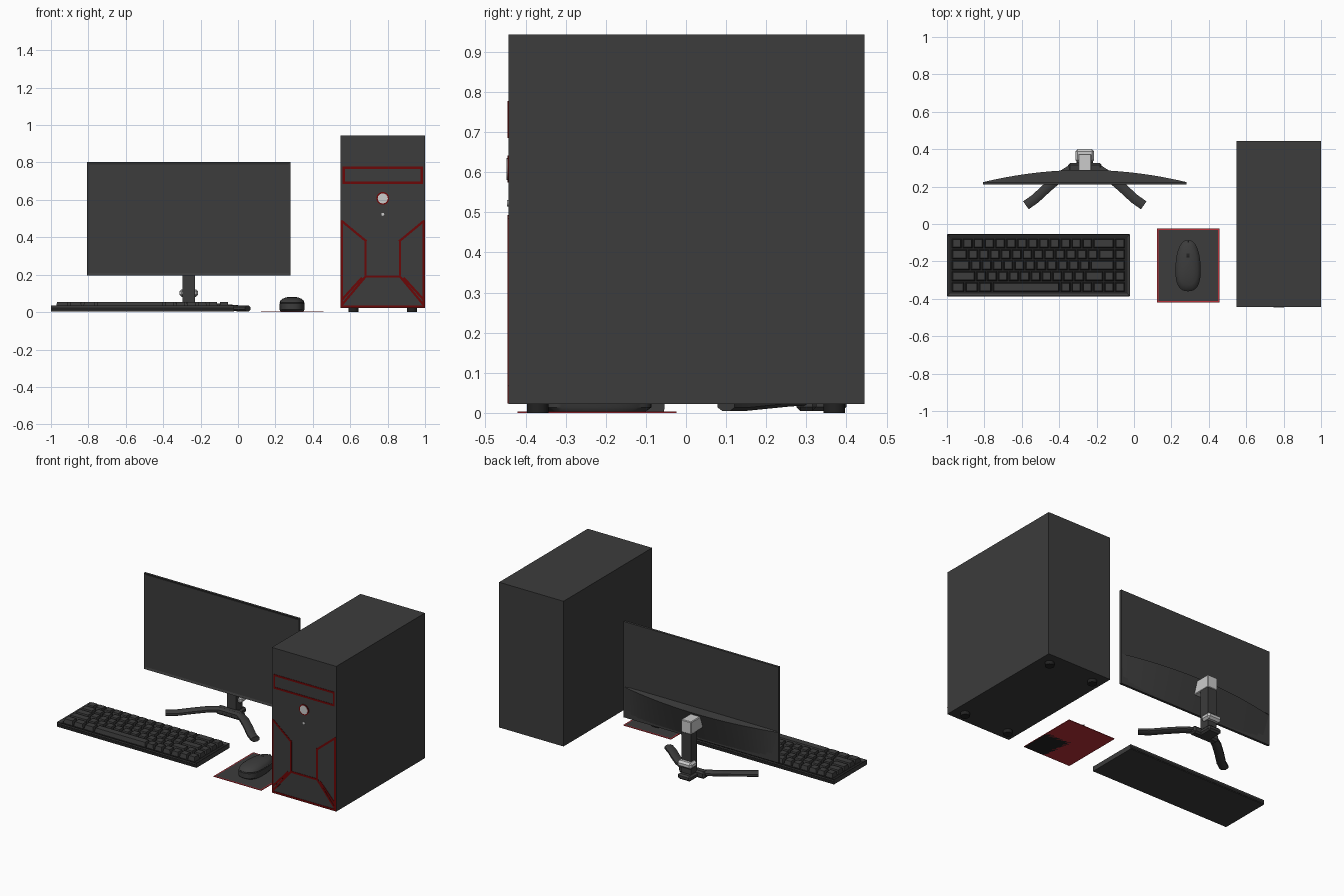
import bpy, bmesh, math
from mathutils import Vector, Matrix

cube = bpy.data.objects.get("Cube")
if cube:
    bpy.data.objects.remove(cube, do_unlink=True)


def material(name, rgb):
    m = bpy.data.materials.new(name)
    m.use_nodes = True
    m.diffuse_color = (*rgb, 1)
    m.node_tree.nodes["Principled BSDF"].inputs["Base Color"].default_value = (*rgb, 1)
    return m


CHARCOAL = material("charcoal", (0.045, 0.045, 0.045))
BLACK = material("black", (0.016, 0.016, 0.016))
DARK_RED = material("dark red", (0.15, 0.002, 0.002))
RED = material("red", (0.5, 0.03, 0.04))
SILVER = material("light grey", (0.6, 0.6, 0.6))


def finish(name, bm, *mats, smooth=False):
    bmesh.ops.recalc_face_normals(bm, faces=bm.faces[:])
    me = bpy.data.meshes.new(name)
    bm.to_mesh(me)
    bm.free()
    for m in mats:
        me.materials.append(m)
    ob = bpy.data.objects.new(name, me)
    bpy.context.collection.objects.link(ob)
    if smooth:
        bpy.ops.object.select_all(action="DESELECT")
        ob.select_set(True)
        bpy.context.view_layer.objects.active = ob
        bpy.ops.object.shade_smooth_by_angle(angle=math.radians(40))
    return ob


def add_box(bm, lo, hi, taper=0):
    """Box between two corners; taper pulls in the top edges."""
    lo, hi = Vector(lo), Vector(hi)
    mid = (lo + hi) / 2
    verts = bmesh.ops.create_cube(bm, size=1)["verts"]
    for v in verts:
        for i in range(3):
            v.co[i] = mid[i] + v.co[i] * (hi[i] - lo[i])
        if taper and v.co.z > mid.z:
            v.co.x -= math.copysign(taper, v.co.x - mid.x)
            v.co.y -= math.copysign(taper, v.co.y - mid.y)
    return verts


def box(name, lo, hi, mat, bevel=0):
    bm = bmesh.new()
    add_box(bm, lo, hi)
    if bevel:
        bmesh.ops.bevel(bm, geom=bm.edges[:], offset=bevel, segments=1, affect="EDGES")
    return finish(name, bm, mat)


def inset_box(name, lo, hi, direction, width, depth, mats):
    """Box with one face inset; the inset face takes the second material."""
    bm = bmesh.new()
    add_box(bm, lo, hi)
    bm.normal_update()
    face = max(bm.faces, key=lambda f: f.normal.dot(Vector(direction)))
    bmesh.ops.inset_individual(bm, faces=[face], thickness=width, depth=depth)
    face.material_index = len(mats) - 1
    return finish(name, bm, *mats)


def cylinder(name, centre, radius, depth, mat, axis="Z", sides=24):
    bm = bmesh.new()
    rot = Matrix.Rotation(math.pi / 2, 4, "X") if axis == "Y" else Matrix()
    bmesh.ops.create_cone(bm, cap_ends=True, segments=sides, radius1=radius, radius2=radius,
                          depth=depth, matrix=Matrix.Translation(centre) @ rot)
    return finish(name, bm, mat, smooth=True)


def loft(name, rings, mats, smooth=True, dark_band=None):
    bm = bmesh.new()
    rows = [[bm.verts.new(p) for p in ring] for ring in rings]
    n = len(rows[0])
    for r, (a, b) in enumerate(zip(rows, rows[1:])):
        for i in range(n):
            f = bm.faces.new((a[i], a[(i + 1) % n], b[(i + 1) % n], b[i]))
            f.material_index = int(r == dark_band)
    bm.faces.new(rows[0])
    bm.faces.new(rows[-1])
    return finish(name, bm, *mats, smooth=smooth)


# Computer tower with feet
TX, FRONT = 0.774, -0.443
box("tower_case", (0.548, FRONT, 0.022), (1.0, 0.445, 0.943), CHARCOAL)
for x in (-0.157, 0.157):
    for y in (-0.37, 0.37):
        cylinder("tower_foot", (TX + x, y, 0.012), 0.027, 0.024, BLACK)

# Red trim strips on the tower front, mirrored about its centre
trim = bmesh.new()


def strip(p, q, width=0.012):
    p, q = Vector((p[0], 0, p[1])), Vector((q[0], 0, q[1]))
    d = q - p
    verts = add_box(trim, (-d.length / 2 - width / 2, -0.002, -width / 2),
                    (d.length / 2 + width / 2, 0.002, width / 2))
    turn = Matrix.Rotation(-math.atan2(d.z, d.x), 4, "Y")
    place = Matrix.Translation((p + q) / 2 + Vector((TX, FRONT, 0)))
    bmesh.ops.transform(trim, matrix=place @ turn, verts=verts)


for s in (-1, 1):
    for a, b in [((0.217, 0.485), (0.092, 0.382)), ((0.092, 0.382), (0.092, 0.19)),
                 ((0.092, 0.19), (0.213, 0.045)), ((0.115, 0.18), (0.217, 0.068)),
                 ((0.219, 0.485), (0.219, 0.03)), ((0.209, 0.692), (0.209, 0.772))]:
        strip((s * a[0], a[1]), (s * b[0], b[1]))
for half, z in [(0.092, 0.19), (0.219, 0.03), (0.209, 0.692), (0.209, 0.772)]:
    strip((-half, z), (half, z))
finish("tower_red_trim", trim, DARK_RED)

# Power button and indicator
cylinder("power_button_ring", (TX, FRONT, 0.608), 0.034, 0.004, DARK_RED, "Y")
cylinder("power_button", (TX, FRONT, 0.608), 0.027, 0.008, SILVER, "Y")
cylinder("indicator_light", (TX, FRONT, 0.523), 0.008, 0.006, SILVER, "Y", 12)

# Monitor panel with recessed screen
MX = -0.263
inset_box("monitor_panel", (MX - 0.545, 0.21, 0.195), (MX + 0.545, 0.225, 0.803),
          (0, -1, 0), 0.018, -0.005, [CHARCOAL])

# Curved bulge on the lower back of the monitor
rings = []
for i in range(25):
    t = i / 12 - 1
    depth = 0.002 + 0.065 * (1 - t * t)
    x = MX + 0.543 * t
    rings.append([(x, 0.222, 0.395), (x, 0.222 + depth, 0.388), (x, 0.222, 0.197)])
loft("monitor_back_bulge", rings, [CHARCOAL])

# Stand column, mount and cable ring
box("stand_column", (MX - 0.033, 0.31, 0.02), (MX + 0.033, 0.372, 0.30), CHARCOAL)
box("stand_mount", (MX - 0.035, 0.25, 0.295), (MX + 0.035, 0.375, 0.375), SILVER, 0.004)
box("cable_ring", (MX - 0.05, 0.33, 0.082), (MX + 0.05, 0.40, 0.122), SILVER, 0.012)
box("stand_hub", (MX - 0.09, 0.275, 0.005), (MX + 0.09, 0.325, 0.05), CHARCOAL, 0.01)
box("stand_heel", (MX - 0.045, 0.30, 0.005), (MX + 0.045, 0.40, 0.04), CHARCOAL, 0.01)

# Stand legs: one sweep from foot to foot
half = [(0.315, 0.10, 0.02), (0.265, 0.135, 0.02), (0.20, 0.195, 0.026),
        (0.13, 0.255, 0.032), (0.07, 0.295, 0.034)]
path = [Vector((MX - x, y, z)) for x, y, z in half]
path += [Vector((MX + x, y, z)) for x, y, z in reversed(half)]
rings = []
for i, p in enumerate(path):
    t = path[min(i + 1, len(path) - 1)] - path[max(i - 1, 0)]
    side = Vector((-t.y, t.x, 0)).normalized()
    angles = [math.pi / 8 + k * math.pi / 4 for k in range(8)]
    rings.append([p + side * 0.028 * math.cos(a) + Vector((0, 0, 0.017 * math.sin(a)))
                  for a in angles])
loft("stand_legs", rings, [CHARCOAL])

# Keyboard body with sunken key bed
inset_box("keyboard_body", (-1.0, -0.385, 0.004), (-0.022, -0.055, 0.034),
          (0, 0, 1), 0.018, -0.008, [CHARCOAL, BLACK])
box("keyboard_rim", (-0.998, -0.387, 0.008), (-0.024, -0.053, 0.024), BLACK)

# Keys: widths of each row in key units
U = 0.0582
rows = [[1] * 13 + [2, 1], [1.5] + [1] * 12 + [1.5, 1], [1.75] + [1] * 11 + [2.25, 1],
        [2.25] + [1] * 10 + [1.75, 1, 1], [1.25] * 3 + [6.25] + [1] * 6]
keys = bmesh.new()
for r, widths in enumerate(rows):
    x, y = -0.977, -0.075 - r * U
    for w in widths:
        add_box(keys, (x + 0.004, y - U + 0.004, 0.026),
                (x + w * U - 0.004, y - 0.004, 0.053), 0.005)
        x += w * U
finish("keyboard_keys", keys, CHARCOAL)

# Mouse mat with red edge
inset_box("mouse_mat", (0.123, -0.42, 0), (0.457, -0.024, 0.004),
          (0, 0, 1), 0.011, 0, [RED, CHARCOAL])
box("mouse_mat_underside", (0.125, -0.418, 0), (0.455, -0.026, 0.002), BLACK)


# Mouse: egg-like outline lofted up to a dome
def mouse_ring(scale, z, n=40):
    ring = []
    for k in range(n):
        a = 2 * math.pi * k / n
        c, s = math.cos(a), math.sin(a)
        width = 0.067 - 0.009 * s
        px = math.copysign(abs(c) ** 0.8, c) * width
        py = math.copysign(abs(s) ** 0.85, s) * 0.137
        ring.append((0.289 + px * scale, -0.223 + py * scale, z))
    return ring


layers = [(0.9, 0.004), (1, 0.014), (1, 0.046), (0.95, 0.048), (0.95, 0.051), (0.98, 0.052),
          (0.9, 0.063), (0.75, 0.071), (0.5, 0.078), (0.25, 0.081), (0.02, 0.082)]
loft("mouse_body", [mouse_ring(*l) for l in layers], [CHARCOAL, BLACK], dark_band=3)
wheel = cylinder("mouse_wheel", (0, 0, 0), 0.022, 0.014, BLACK)
wheel.rotation_euler = (0, math.pi / 2, 0)
wheel.location = (0.289, -0.17, 0.06)
box("mouse_button_split", (0.2875, -0.125, 0.05), (0.2905, -0.09, 0.062), BLACK)
